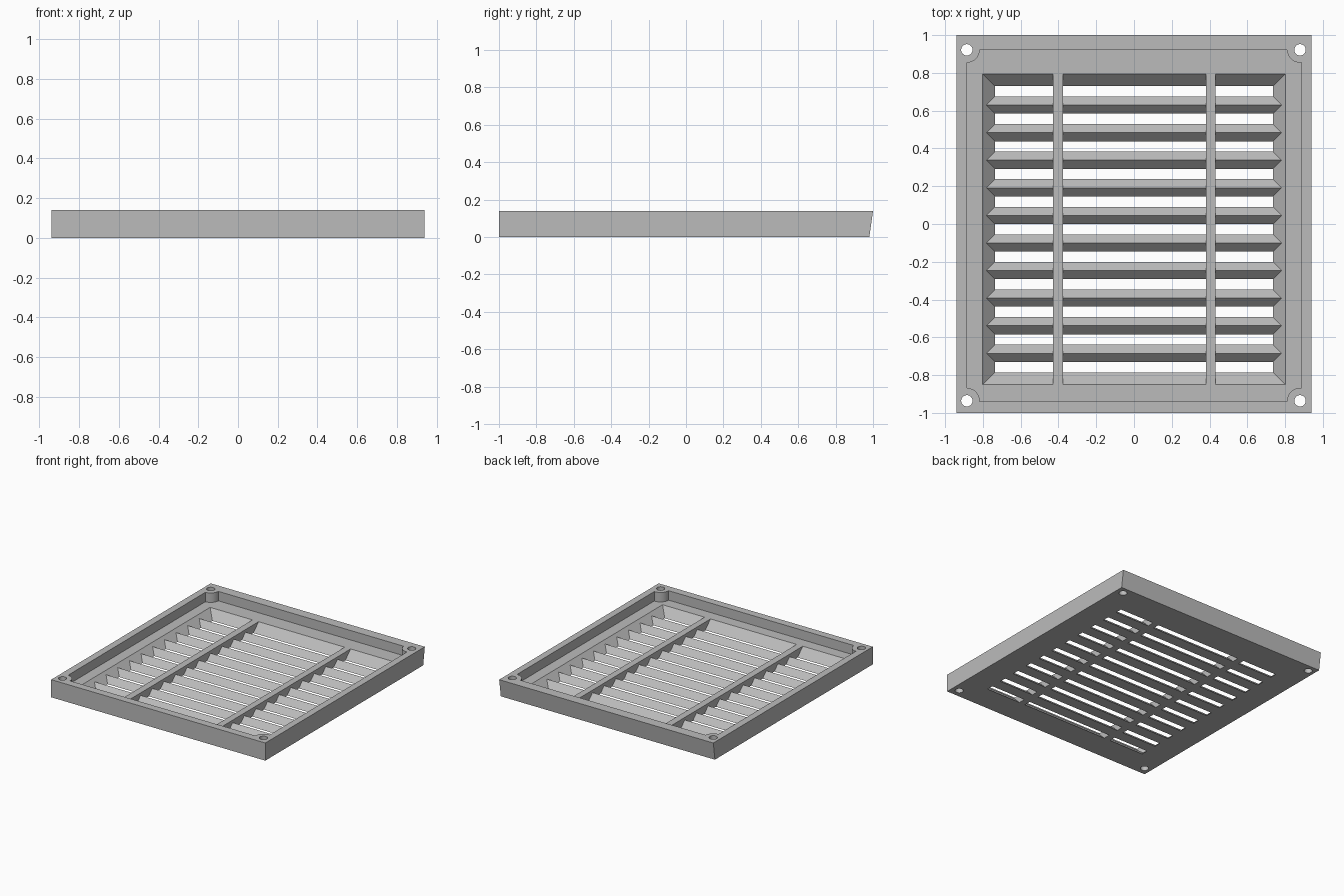
import bpy
import bmesh
from mathutils import Vector

if "Cube" in bpy.data.objects:
    bpy.data.objects.remove(bpy.data.objects["Cube"], do_unlink=True)

HEIGHT, FLOOR = 0.14, 0.065
PITCH, SLOT, SLOTS = 0.146, 0.055, 11
HOLES = [(x, y) for x in (-0.885, 0.879) for y in (-0.936, 0.922)]

grey = bpy.data.materials.new("light_grey")
grey.use_nodes = True
grey.diffuse_color = (0.5, 0.5, 0.5, 1)
grey.node_tree.nodes["Principled BSDF"].inputs["Base Color"].default_value = (0.5, 0.5, 0.5, 1)


def finish(name, bm):
    bmesh.ops.recalc_face_normals(bm, faces=bm.faces)
    mesh = bpy.data.meshes.new(name)
    bm.to_mesh(mesh)
    bm.free()
    mesh.materials.append(grey)
    obj = bpy.data.objects.new(name, mesh)
    bpy.context.collection.objects.link(obj)
    return obj


def prism(profile, x0, x1):
    """Extrude a (y, z) profile along x."""
    bm = bmesh.new()
    face = bm.faces.new([bm.verts.new((x0, y, z)) for y, z in profile])
    ext = bmesh.ops.extrude_face_region(bm, geom=[face])
    verts = [v for v in ext["geom"] if isinstance(v, bmesh.types.BMVert)]
    bmesh.ops.translate(bm, verts=verts, vec=(x1 - x0, 0, 0))
    return bm


def cylinder(name, x, y, radius):
    bm = bmesh.new()
    bmesh.ops.create_cone(bm, cap_ends=True, segments=40, radius1=radius, radius2=radius, depth=0.6)
    bmesh.ops.translate(bm, verts=bm.verts, vec=(x, y, 0.1))
    return finish(name, bm)


def cut(target, cutter):
    cutter.hide_render = True
    mod = target.modifiers.new("cut", "BOOLEAN")
    mod.operation, mod.solver, mod.object = "DIFFERENCE", "EXACT", cutter
    bpy.context.view_layer.objects.active = target
    bpy.ops.object.modifier_apply(modifier=mod.name)
    bpy.data.objects.remove(cutter, do_unlink=True)


# Outer body, with the back wall leaning outward
frame = finish("vent_frame", prism([(-1, 0), (0.98, 0), (1, HEIGHT), (-1, HEIGHT)], -0.94, 0.94))

# Recess inside the rim, leaving a round boss at each corner
recess = finish("recess_cutter", prism(
    [(-0.939, FLOOR), (0.92, FLOOR), (0.92, 0.2), (-0.939, 0.2)], -0.884, 0.886))
for x, y in HOLES:
    cut(recess, cylinder("boss_cutter", x, y, 0.068))
cut(frame, recess)

# Sawtooth louvre profile: sloping troughs that open into slots
top, below = 0.1, -0.03
start = -0.785
ridge = (PITCH - SLOT) / 2
louvre = [(start - FLOOR, top), (start - FLOOR, FLOOR)]
for i in range(SLOTS):
    y = start + i * PITCH
    louvre += [(y, 0), (y, below), (y + SLOT, below), (y + SLOT, 0)]
    if i < SLOTS - 1:
        louvre.append((y + SLOT + ridge, ridge))
end = start + (SLOTS - 1) * PITCH + SLOT + FLOOR
louvre += [(end, FLOOR), (end, top)]

# Three louvre columns between two bars; outer ends slope at 45 degrees
for x0, x1, side in ((-0.9, -0.43, -1), (-0.376, 0.38, 0), (0.432, 0.9, 1)):
    bm = prism(louvre, x0, x1)
    if side:
        bmesh.ops.recalc_face_normals(bm, faces=bm.faces)
        res = bmesh.ops.bisect_plane(
            bm, geom=bm.verts[:] + bm.edges[:] + bm.faces[:],
            plane_co=Vector((side * 0.736, 0, 0)), plane_no=Vector((side, 0, -1)), clear_outer=True)
        rim = [e for e in bm.edges if e.is_boundary]
        bmesh.ops.holes_fill(bm, edges=rim, sides=0)
    cut(frame, finish("louvre_cutter", bm))

# Screw holes
for x, y in HOLES:
    cut(frame, cylinder("hole_cutter", x, y, 0.03))

# Smooth the round walls, keep all edges sharp
bpy.ops.object.select_all(action="DESELECT")
frame.select_set(True)
bpy.context.view_layer.objects.active = frame
bpy.ops.object.shade_smooth_by_angle(angle=0.35)
